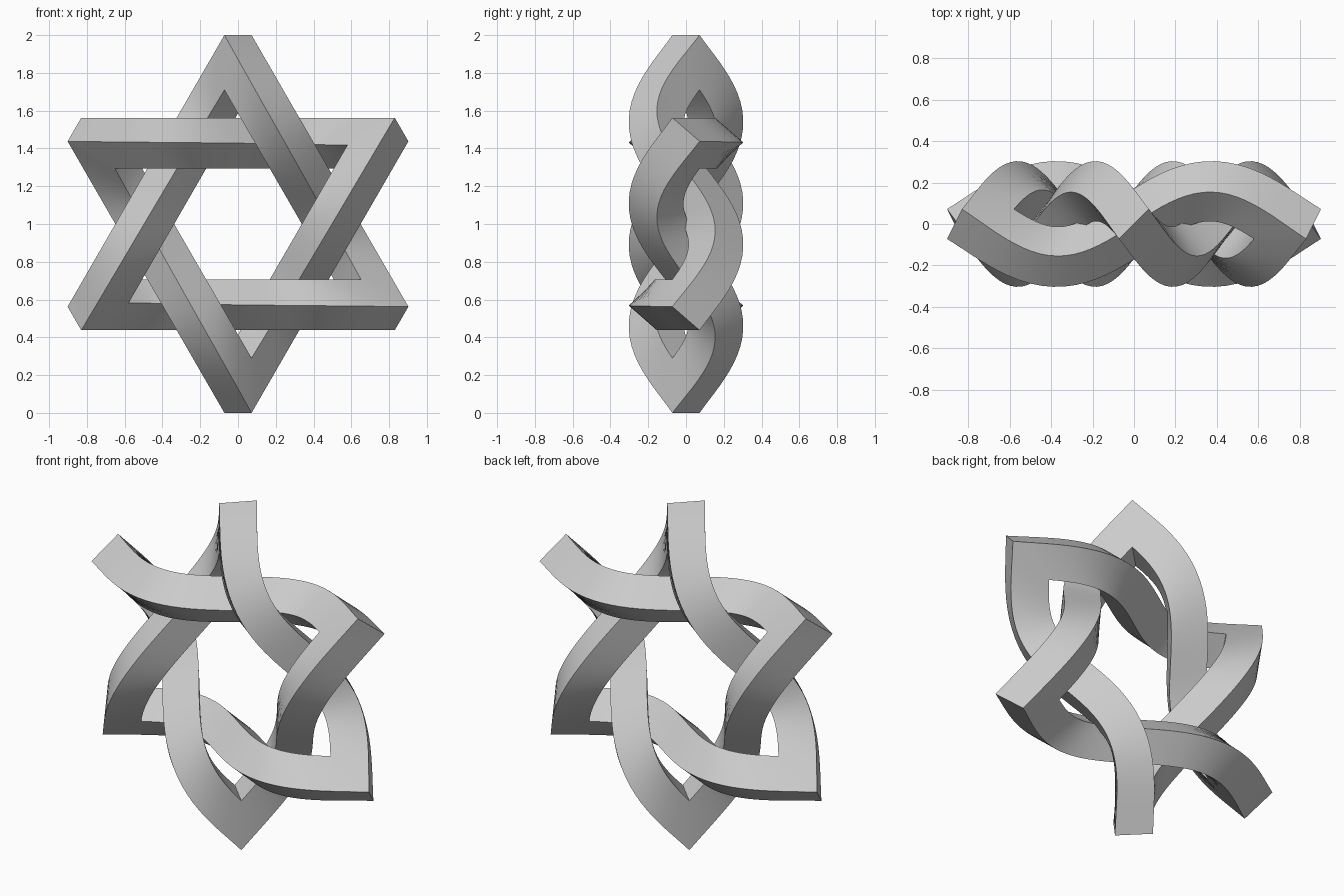
import bpy, bmesh
from math import sin, cos, pi, sqrt, radians

if "Cube" in bpy.data.objects:
    bpy.data.objects.remove(bpy.data.objects["Cube"])

STEPS = 40                 # segments along each side of a triangle
AMP, HALF = 0.16, 0.14     # weave height and half diagonal of the bar
LEN = 1.49                 # centre-line length of one side
K = 2 * pi / LEN
MID = 0.43
A = 0.072                  # half width of the mitred corner crease
R_IN = 0.71

# Corner section: (x, y, radial height) of the four mitre points
BO, FO = (A, A, 1.0), (-A, -A, 1.0)
FI, BI = (-A, -A, R_IN), (A, A, R_IN)
# Bar edges: start mitre point, end mitre point, side (-1 front, 1 back)
EDGES = [(BO, FO, 0), (FO, FI, -1), (FI, BI, 0), (BI, BO, 1)]
C, S = cos(pi / 6), sin(pi / 6)


def weave(c, side):
    """Offset point of the wave at centre-line position c."""
    slope = AMP * K * cos(K * c)
    n = sqrt(1 + slope * slope)
    return c - side * HALF * slope / n, AMP * sin(K * c) + side * HALF / n


def solve(target, side):
    """Centre-line position whose offset point lies at target."""
    c = target
    for _ in range(40):
        c += 0.5 * (target - weave(c, side)[0])
    return c


def edge_points(start, end, side):
    """(along, outward, y) points of one long edge of a bar."""
    s0, o0 = S * start[0] - C * start[2], C * start[0] + S * start[2]
    s1, o1 = S * end[0] + C * end[2], -C * end[0] + S * end[2]
    c0, c1 = solve(s0, side), solve(s1, side)
    r0 = start[1] - weave(c0, side)[1]
    r1 = end[1] - weave(c1, side)[1]
    pts = []
    for i in range(STEPS + 1):
        u = i / STEPS
        c = LEN * (u - 0.5) + (c0 + LEN / 2) * (1 - u) ** 2 + (c1 - LEN / 2) * u ** 2
        s, y = weave(c, side)
        y += r0 * (1 - u) ** 3 + r1 * u ** 3
        pts.append((s, o0 + (o1 - o0) * u, y))
    return pts


def woven_triangle(name, turn):
    bm = bmesh.new()
    edges = [edge_points(*e) for e in EDGES]
    for side in range(3):
        a = radians(30 - 120 * side + turn)
        rows = [[bm.verts.new((o * cos(a) + s * sin(a), y,
                               1 + o * sin(a) - s * cos(a)))
                 for s, o, y in pts] for pts in edges]
        for e in range(4):
            p, q = rows[e], rows[(e + 1) % 4]
            for i in range(STEPS):
                bm.faces.new((p[i], p[i + 1], q[i + 1], q[i]))
    # weld the three sides at their mitres
    bmesh.ops.remove_doubles(bm, verts=bm.verts, dist=0.0005)
    bmesh.ops.recalc_face_normals(bm, faces=bm.faces)
    mesh = bpy.data.meshes.new(name)
    bm.to_mesh(mesh)
    bm.free()
    obj = bpy.data.objects.new(name, mesh)
    bpy.context.collection.objects.link(obj)
    bpy.ops.object.select_all(action='DESELECT')
    obj.select_set(True)
    bpy.context.view_layer.objects.active = obj
    bpy.ops.object.shade_smooth_by_angle(angle=radians(30))


# Two identical interlocked triangles, one pointing up and one down
woven_triangle("upward_triangle", 0)
woven_triangle("downward_triangle", 180)
